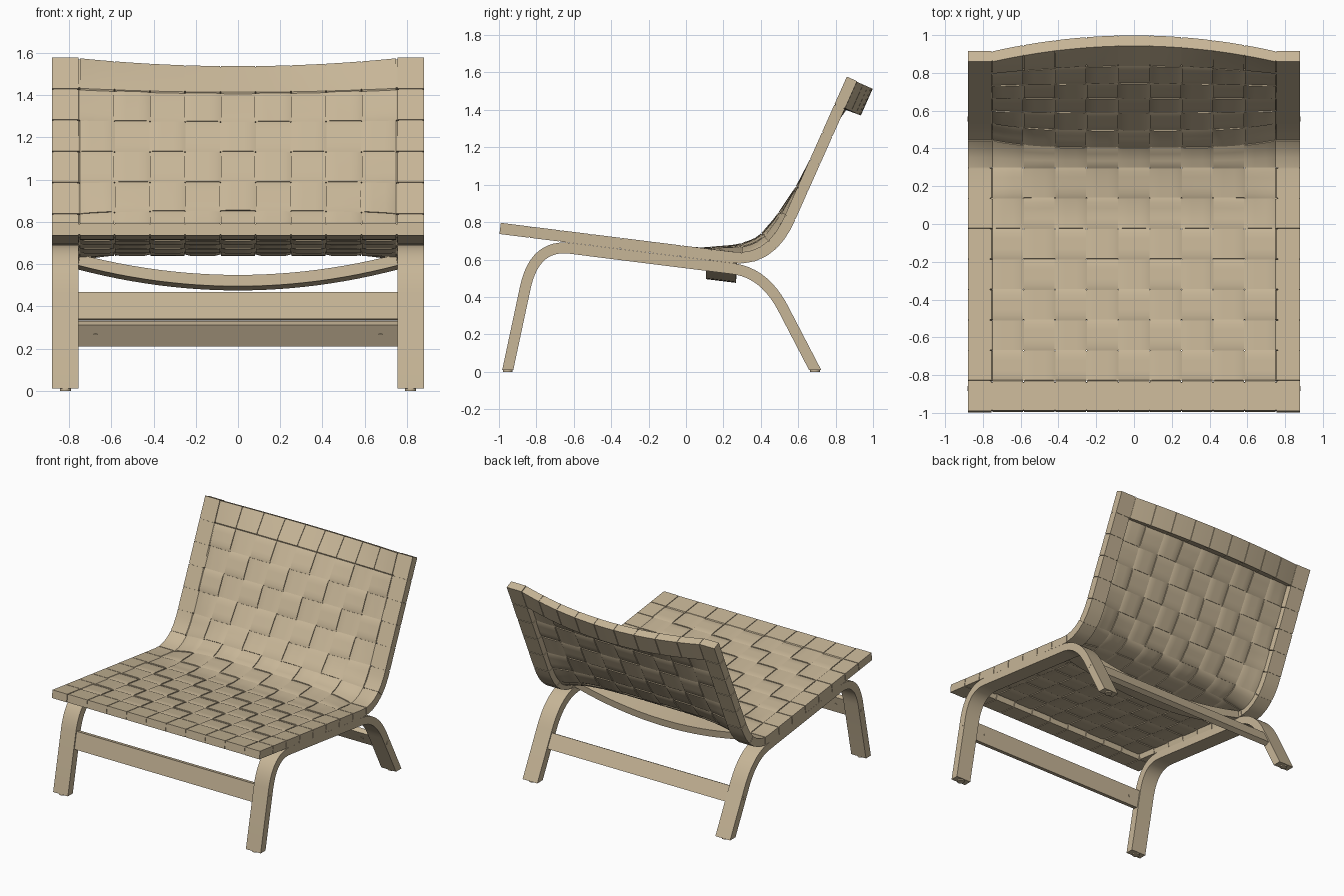
import bpy, bmesh, math
from mathutils import Vector, Matrix

cube = bpy.data.objects.get("Cube")
if cube:
    bpy.data.objects.remove(cube, do_unlink=True)

mat = bpy.data.materials.new("light_beige")
mat.use_nodes = True
COLOR = (0.57, 0.465, 0.31, 1)
mat.diffuse_color = COLOR
mat.node_tree.nodes["Principled BSDF"].inputs["Base Color"].default_value = COLOR


def finish(name, bm):
    bmesh.ops.recalc_face_normals(bm, faces=bm.faces)
    me = bpy.data.meshes.new(name)
    bm.to_mesh(me)
    bm.free()
    me.materials.append(mat)
    me.shade_smooth()
    me.set_sharp_from_angle(angle=math.radians(30))
    ob = bpy.data.objects.new(name, me)
    bpy.context.scene.collection.objects.link(ob)


def skin(name, rings):
    """Closed solid through a row of equal cross-sections."""
    bm = bmesh.new()
    loops = [[bm.verts.new(p) for p in r] for r in rings]
    n = len(loops[0])
    for a, b in zip(loops, loops[1:]):
        for k in range(n):
            m = (k + 1) % n
            bm.faces.new((a[k], a[m], b[m], b[k]))
    bm.faces.new(loops[0])
    bm.faces.new(loops[-1])
    finish(name, bm)


def rounded(points):
    """(y, z) path: start, then from / corner / to triples, then end."""
    pts = [Vector(points[0])]
    for k in range(1, len(points) - 1, 3):
        a, b, c = (Vector(p) for p in points[k:k + 3])
        for t in (i / 12 for i in range(13)):
            pts.append(a * (1 - t) ** 2 + b * 2 * t * (1 - t) + c * t * t)
    return pts + [Vector(points[-1])]


def cylinder(name, center, axis, radius, depth):
    bm = bmesh.new()
    rot = Vector((0, 0, 1)).rotation_difference(Vector(axis)).to_matrix().to_4x4()
    bmesh.ops.create_cone(bm, cap_ends=True, segments=16, radius1=radius, radius2=radius,
                          depth=depth, matrix=Matrix.Translation(center) @ rot)
    finish(name, bm)


# Seat surface: side profile swept across, bowed between the side rails
ROWS, COLS, HALF, INNER, THICK = 15, 9, 0.88, 0.7515, 0.06
PATH = rounded([(-0.99, 0.796), (0.25, 0.641), (0.44, 0.615), (0.535, 0.85), (0.86, 1.578)])
LENGTHS = [(b - a).length for a, b in zip(PATH, PATH[1:])]
PITCH_S, PITCH_X = sum(LENGTHS) / ROWS, 2 * INNER / COLS
BOW = [(0, 0), (6.6, 0), (8.2, 0.055), (9.4, 0.055), (11, 0.01), (12, 0),
       (13, -0.015), (14, -0.045), (15, -0.093)]


def bow(u):
    for (a, p), (b, q) in zip(BOW, BOW[1:]):
        if u <= b:
            return p + (q - p) * (u - a) / (b - a)
    return BOW[-1][1]


def bulge(x, power):
    return max(0, 1 - (abs(x) / INNER) ** power)


def surface(x, u, offset):
    """Point at width x, row coordinate u, offset along the surface normal."""
    s = min(max(u, 0), ROWS) * PITCH_S
    for k, length in enumerate(LENGTHS):
        if s <= length or k == len(LENGTHS) - 1:
            break
        s -= length
    seg = (PATH[k + 1] - PATH[k]) / length
    p = PATH[k] + seg * s
    d = bow(u)
    offset += d * bulge(x, 4 if d > 0 else 2)
    return Vector((x, p.x - seg.y * offset, p.y + seg.x * offset))


def rail_depth(x, u):
    extra = (-BOW[-1][1] + bow(u)) * bulge(x, 2) if u > ROWS - 1 else 0
    return THICK + extra


STEPS = (0.02, 0.15, 0.33, 0.5, 0.67, 0.85, 0.98)
ACROSS = (0.015, 0.34, 0.66, 0.985)
WAVE, STRAP = 0.006, 0.013


def weave(f, parity):
    return WAVE * ((-1) ** parity * min(1, 2.5 * math.sin(math.pi * f)) - 1)


# Cross straps, wrapped around both side rails
for j in range(1, ROWS - 1):
    stations = [(-HALF, 0, THICK), (-INNER - 0.004, 0, THICK)]
    for i in range(COLS):
        for f in STEPS:
            stations.append((-INNER + (i + f) * PITCH_X, weave(f, i + j), STRAP))
    stations += [(INNER + 0.004, 0, THICK), (HALF, 0, THICK)]
    rings = []
    for x, top, thick in stations:
        rings.append([surface(x, j + v, top) for v in ACROSS]
                     + [surface(x, j + v, top - thick) for v in reversed(ACROSS)])
    skin(f"cross_strap_{j}", rings)

# Lengthwise straps, wrapped around the front and top rails
for i in range(COLS):
    xs = [-INNER + (i + v) * PITCH_X for v in ACROSS]
    rings = []
    for j in range(ROWS):
        for f in STEPS:
            u = j + f
            wrap = j in (0, ROWS - 1)
            top = 0 if wrap else weave(f, i + j + 1)
            rings.append([surface(x, u, top) for x in xs]
                         + [surface(x, u, top - (rail_depth(x, u) if wrap else STRAP))
                            for x in reversed(xs)])
    skin(f"long_strap_{i}", rings)

# Rail cores and corner blocks under the wrapping
IN = 0.005
for side, label in ((1, "left"), (-1, "right")):
    def block(name, x0, x1, us, inset):
        skin(name, [[surface(side * x, u, o) for x, o in
                     ((x0, -inset), (x1, -inset), (x1, inset - THICK), (x0, inset - THICK))]
                    for u in us])
    block(f"side_rail_{label}", INNER + 0.01, HALF - IN,
          [0.05 + k * (ROWS - 0.1) / 90 for k in range(91)], IN)
    block(f"front_corner_{label}", INNER + 0.004, HALF, (0, 0.985), 0)
    block(f"top_corner_{label}", INNER + 0.004, HALF, (ROWS - 0.985, ROWS), 0)

for name, u0, u1 in (("front_rail", 0.04, 0.94), ("top_rail", ROWS - 0.94, ROWS - 0.04)):
    rings = []
    for k in range(-18, 19):
        x = k / 18 * (INNER + 0.02)
        rings.append([surface(x, u0, -IN), surface(x, u1, -IN),
                      surface(x, u1, IN - rail_depth(x, u1)),
                      surface(x, u0, IN - rail_depth(x, u0))])
    skin(name, rings)

# Bent legs: one strip per side, feet cut level
LEG = rounded([(-0.953, 0.01), (-0.857, 0.46), (-0.805, 0.683), (-0.62, 0.66),
               (0.25, 0.551), (0.42, 0.53), (0.52, 0.337), (0.69, 0.01)])
for side, label in ((1, "left"), (-1, "right")):
    rings = []
    for k, p in enumerate(LEG):
        t = (LEG[min(k + 1, len(LEG) - 1)] - LEG[max(k - 1, 0)]).normalized()
        n = Vector((-t.y, t.x)) * 0.029
        if k in (0, len(LEG) - 1):
            n = Vector((-0.029 / t.y, 0))
        rings.append([(side * x, *(p + n * e)) for x, e in
                      ((0.755, 1), (HALF, 1), (HALF, -1), (0.755, -1))])
    skin(f"leg_frame_{label}", rings)
    for end, p in (("front", LEG[0]), ("rear", LEG[-1])):
        cylinder(f"{end}_foot_pad_{label}", (side * 0.818, p.x, 0.006), (0, 0, 1), 0.026, 0.012)


# Crossbars
def bar(name, center, direction, half_height, half_thick, sag=0):
    c, d = Vector(center), Vector(direction).normalized()
    n = Vector((-d.y, d.x))
    rings = []
    for k in range(-12, 13):
        x = k / 12 * 0.76
        m = c - Vector((0, sag * (1 - (k / 12) ** 2)))
        rings.append([(x, *(m + d * half_height * a + n * half_thick * b))
                      for a, b in ((1, 1), (1, -1), (-1, -1), (-1, 1))])
    skin(name, rings)
    return c, n * half_thick


bars = (("front", bar("front_crossbar", (-0.87, 0.4), (0.213, 0.977), 0.065, 0.02), -1),
        ("rear", bar("rear_crossbar", (0.555, 0.27), (-0.466, 0.885), 0.058, 0.02), 1))
bar("seat_crossbar", (0.19, 0.612), (0.992, -0.124), 0.08, 0.027, 0.1)

# Bolts on the crossbars and leg sides
for name, (c, n), face in bars:
    for side, label in ((1, "left"), (-1, "right")):
        p = c + n * face
        cylinder(f"{name}_bar_bolt_{label}", (side * 0.675, *p), (0, *n), 0.012, 0.006)
        cylinder(f"{name}_leg_bolt_{label}", (side * HALF, *c), (1, 0, 0), 0.013, 0.004)
